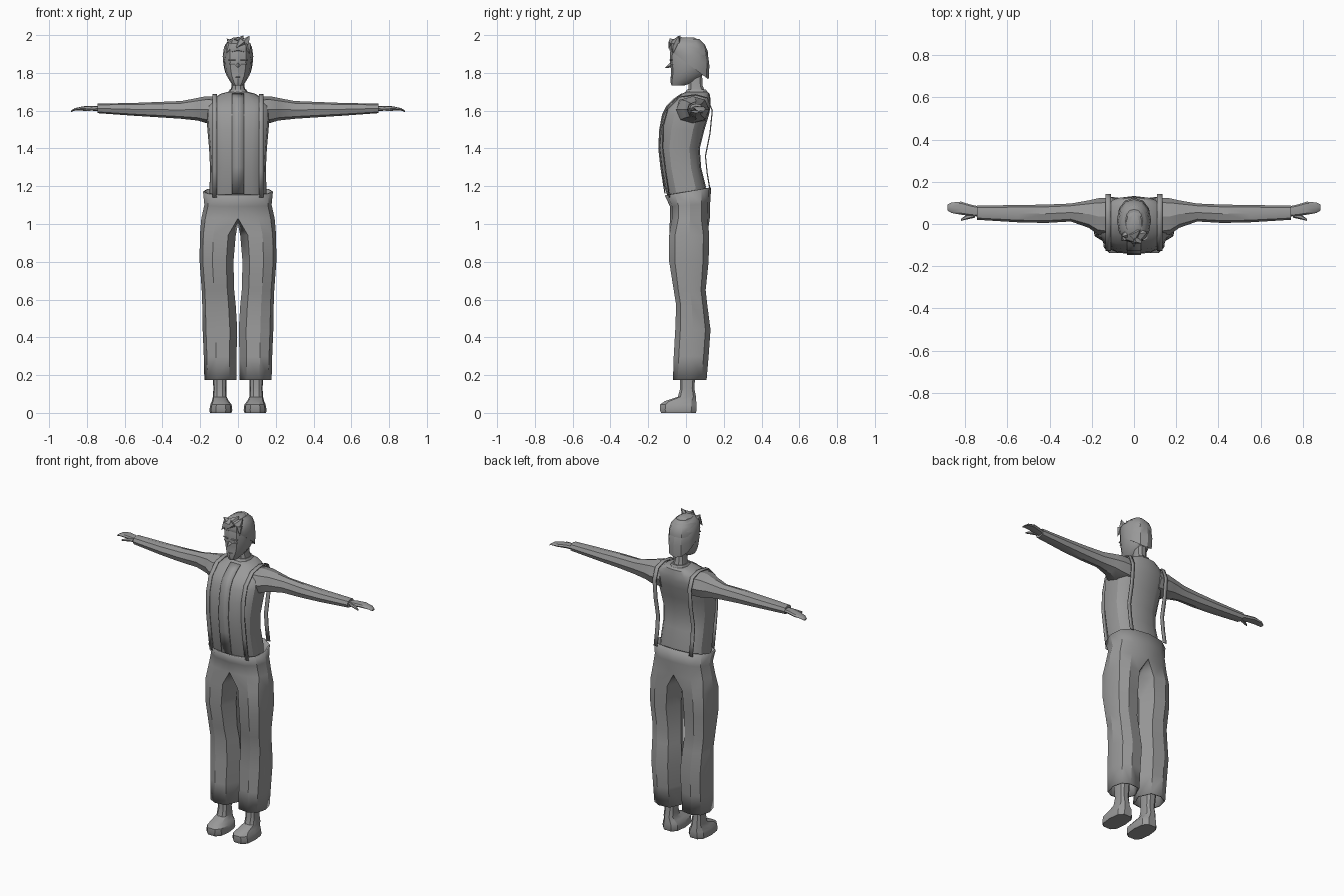
import bpy, bmesh
from math import cos, sin, radians, copysign
from mathutils import Vector

if "Cube" in bpy.data.objects:
    bpy.data.objects.remove(bpy.data.objects["Cube"])

grey = bpy.data.materials.new("plain grey")
grey.use_nodes = True
colour = (0.32, 0.32, 0.32, 1)
grey.diffuse_color = colour
grey.node_tree.nodes["Principled BSDF"].inputs["Base Color"].default_value = colour


def finish(bm, name, mirror=False, thickness=0, angle=30):
    """Turn a bmesh into a shaded, coloured object."""
    bmesh.ops.recalc_face_normals(bm, faces=bm.faces)
    mesh = bpy.data.meshes.new(name)
    bm.to_mesh(mesh)
    bm.free()
    mesh.materials.append(grey)
    obj = bpy.data.objects.new(name, mesh)
    bpy.context.collection.objects.link(obj)
    bpy.ops.object.select_all(action="DESELECT")
    obj.select_set(True)
    bpy.context.view_layer.objects.active = obj
    bpy.ops.object.shade_smooth_by_angle(angle=radians(angle))
    if mirror:
        obj.modifiers.new("mirror", "MIRROR").merge_threshold = 0.002
    if thickness:
        solid = obj.modifiers.new("thickness", "SOLIDIFY")
        solid.thickness, solid.offset = thickness, -1
    return obj


def oval(a0, a1, b0, b1, angles, power):
    """Points of a rounded box outline between two bounds."""
    def bend(v):
        return copysign(abs(v) ** (2 / power), v)
    return [((a0 + a1) / 2 + (a1 - a0) / 2 * bend(cos(radians(g))),
             (b0 + b1) / 2 + (b1 - b0) / 2 * bend(sin(radians(g)))) for g in angles]


def bridge(bm, lower, upper, closed=True):
    n = len(lower)
    for i in range(n if closed else n - 1):
        j = (i + 1) % n
        bm.faces.new((lower[i], lower[j], upper[j], upper[i]))


def loft(name, sections, axis="z", sides=12, power=2.4, tilts=None, **options):
    """Skin through sections (position, a0, a1, b0, b1) along an axis."""
    bm = bmesh.new()
    rings = []
    angles = [360 * i / sides for i in range(sides)]
    for k, (t, *bounds) in enumerate(sections):
        tilt = tilts[k] if tilts else 0
        points = oval(*bounds, angles, power)
        rings.append([bm.verts.new((a, b, t + tilt * b) if axis == "z" else (t, a, b))
                      for a, b in points])
    for lower, upper in zip(rings, rings[1:]):
        bridge(bm, lower, upper)
    bm.faces.new(rings[0])
    bm.faces.new(rings[-1])
    return finish(bm, name, **options)


def body(name, sections, **options):
    """Loft of sections (z, half width, front, back) centred on x."""
    return loft(name, [(z, -w, w, f, b) for z, w, f, b in sections], **options)


def ribbon(name, x, width, path, **options):
    """Flat band following a (y, z) path."""
    bm = bmesh.new()
    rows = [[bm.verts.new((x + s * width / 2, y, z)) for s in (-1, 1)] for y, z in path]
    for low, high in zip(rows, rows[1:]):
        bridge(bm, low, high, closed=False)
    return finish(bm, name, thickness=0.006, **options)


def spike(name, base, tip, radius, sides=4, mirror=False):
    """Pointed wedge from a base point to a tip."""
    bm = bmesh.new()
    base, tip = Vector(base), Vector(tip)
    turn = (tip - base).to_track_quat("Z", "Y")
    ring = [bm.verts.new(base + turn @ Vector((radius * cos(radians(g)), radius * sin(radians(g)), 0)))
            for g in (360 * i / sides for i in range(sides))]
    end = bm.verts.new(tip)
    for i in range(sides):
        bm.faces.new((ring[i], ring[(i + 1) % sides], end))
    bm.faces.new(ring)
    return finish(bm, name, mirror=mirror)


# Shirt body
body("shirt", [(1.12, .15, -.09, .1), (1.2, .15, -.115, .105), (1.3, .148, -.132, .08),
               (1.4, .153, -.143, .073), (1.5, .162, -.138, .098), (1.58, .168, -.123, .122),
               (1.625, .165, -.1, .13), (1.66, .14, -.06, .13), (1.69, .09, -.02, .125),
               (1.7, .05, .0, .115)], sides=16, power=2.7)

# Button placket and braces
ribbon("placket", 0, .066, [(-.114, 1.16), (-.136, 1.3), (-.147, 1.4), (-.142, 1.5),
                            (-.127, 1.58), (-.104, 1.625), (-.064, 1.664), (-.024, 1.692)])
ribbon("brace", .122, .024,
       [(-.09, 1.14), (-.112, 1.28), (-.127, 1.4), (-.125, 1.52), (-.1, 1.61), (-.035, 1.675),
        (.05, 1.688), (.115, 1.67), (.142, 1.6), (.13, 1.48), (.106, 1.36), (.115, 1.27),
        (.13, 1.18)], mirror=True)

# Trousers: half pelvis and one leg, mirrored
bm = bmesh.new()
previous = None
outline = [-90 + 30 * i for i in range(7)]
for z, w, front, back, tilt in [(1.17, .185, -.112, .133, .17), (1.1, .178, -.085, .128, .08),
                                (1.03, .194, -.085, .126, 0)]:
    ring = [bm.verts.new((x, y, z + tilt * y))
            for x, y in oval(-w, w, front, back, outline, 2.5)]
    if previous:
        bridge(bm, previous, ring, closed=False)
    previous = ring
previous.append(bm.verts.new((0, .03, 1.0)))
leg_angles = [-120, -80, -40, 0, 40, 80, 120, 180]
for z, inner, outer, front, back in [(.94, .012, .202, -.09, .124), (.8, .024, .203, -.09, .121),
                                     (.65, .02, .192, -.066, .105), (.57, .012, .189, -.053, .114),
                                     (.44, .004, .187, -.058, .131), (.3, .008, .181, -.066, .121),
                                     (.175, .008, .178, -.07, .11)]:
    ring = [bm.verts.new((x, y, z)) for x, y in oval(inner, outer, front, back, leg_angles, 2.5)]
    bridge(bm, previous, ring)
    previous = ring
finish(bm, "trousers", mirror=True, thickness=.008)

# Boots
loft("boot", [(.0, .034, .148, -.135, .055), (.015, .03, .152, -.142, .06),
              (.045, .034, .146, -.14, .06), (.062, .048, .138, -.115, .057),
              (.085, .06, .133, -.045, .055), (.13, .062, .13, -.032, .045),
              (.24, .058, .138, -.038, .055)], sides=10, power=2.8, mirror=True)

# Sleeves and cuffs
loft("sleeve", [(.1, -.06, .125, 1.53, 1.675), (.17, -.05, .122, 1.535, 1.676),
                (.215, -.018, .112, 1.548, 1.667), (.3, .012, .097, 1.557, 1.651),
                (.42, .005, .092, 1.565, 1.646), (.55, .008, .09, 1.573, 1.641),
                (.745, .02, .087, 1.587, 1.637)], axis="x", sides=8, mirror=True)

# Hands
loft("hand", [(.72, .035, .08, 1.597, 1.622), (.775, .038, .092, 1.6, 1.626),
              (.82, .044, .106, 1.601, 1.623), (.865, .052, .102, 1.6, 1.613),
              (.885, .064, .092, 1.592, 1.6)], axis="x", sides=8, mirror=True)
loft("thumb", [(.755, .03, .06, 1.6, 1.62), (.79, .022, .046, 1.598, 1.615),
               (.82, .015, .025, 1.598, 1.607)], axis="x", sides=6, mirror=True)

# Neck and collar
body("neck", [(1.66, .048, .0, .12), (1.7, .042, .008, .105), (1.73, .034, .012, .09),
              (1.82, .036, .01, .085)], sides=10)
body("collar", [(1.67, .062, -.02, .128), (1.695, .054, -.008, .118), (1.712, .044, .003, .108)],
     sides=10)

# Head
body("head", [(1.733, .024, -.076, -.01), (1.752, .04, -.083, .05), (1.785, .06, -.08, .085),
              (1.82, .071, -.08, .106), (1.86, .075, -.086, .115), (1.91, .076, -.084, .117),
              (1.95, .068, -.076, .1), (1.98, .04, -.045, .07)], power=2.3)
spike("nose", (0, -.07, 1.845), (0, -.112, 1.826), .018)

# Brows, eyes and mouth
for name, height, depth, x0, x1, tall in [("brow", 1.868, -.088, .012, .05, .006),
                                          ("eye", 1.848, -.084, .016, .045, .009),
                                          ("mouth", 1.778, -.084, 0, .02, .005)]:
    loft(name, [(x0, depth, depth + .009, height - tall / 2, height + tall / 2),
                (x1, depth + .01, depth + .02, height - tall / 2, height + tall / 2)],
         axis="x", sides=6, mirror=True)

# Hair: slanted cap with a tousled fringe
body("hair", [(1.855, .077, -.086, .12), (1.895, .081, -.09, .124), (1.94, .074, -.085, .113),
              (1.97, .054, -.06, .088), (1.988, .024, -.025, .045)],
     tilts=[-.75, -.45, -.2, -.08, -.03], power=2.2)
for base, tip, radius in [((.035, -.05, 1.955), (.062, -.04, 1.997), .03),
                          ((.0, -.05, 1.96), (.03, -.03, 1.999), .03),
                          ((-.03, -.045, 1.95), (-.06, -.06, 1.982), .028),
                          ((.02, -.07, 1.965), (-.012, -.092, 1.93), .026),
                          ((-.04, -.06, 1.95), (-.06, -.08, 1.905), .022),
                          ((.05, -.06, 1.95), (.062, -.07, 1.9), .02)]:
    spike("fringe_lock", base, tip, radius, sides=5)
